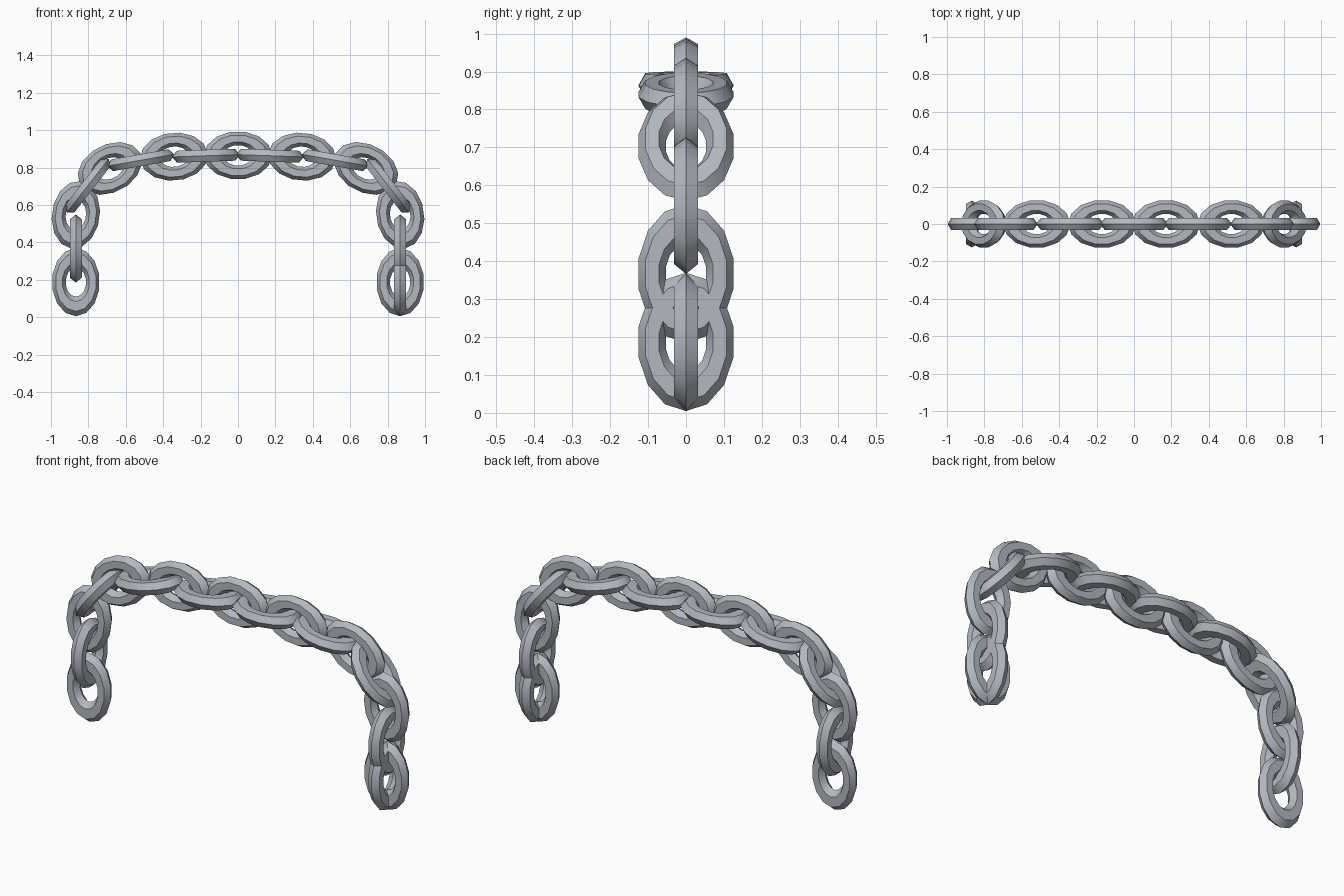
import bpy, bmesh, math

if "Cube" in bpy.data.objects:
    bpy.data.objects.remove(bpy.data.objects["Cube"])

steel = bpy.data.materials.new("steel grey")
steel.diffuse_color = (0.45, 0.48, 0.53, 1)
steel.use_nodes = True
steel.node_tree.nodes["Principled BSDF"].inputs["Base Color"].default_value = steel.diffuse_color

SEG, SIDES = 14, 6          # segments around the link, hexagonal bar
R, r, STRETCH = 0.0915, 0.0368, 1.42


def link_mesh():
    """Oval ring lying in the local XZ plane, long axis X."""
    bm = bmesh.new()
    rings = []
    for i in range(SEG):
        a = 2 * math.pi * i / SEG          # a vertex sits on each long tip
        ring = []
        for j in range(SIDES):
            b = 2 * math.pi * j / SIDES    # ridge points outward
            d = R + r * math.cos(b)
            ring.append(bm.verts.new((d * math.cos(a) * STRETCH,
                                      r * math.sin(b), d * math.sin(a))))
        rings.append(ring)
    for i in range(SEG):
        p, q = rings[i], rings[(i + 1) % SEG]
        for j in range(SIDES):
            k = (j + 1) % SIDES
            bm.faces.new((p[j], q[j], q[k], p[k]))
    bmesh.ops.recalc_face_normals(bm, faces=bm.faces)
    me = bpy.data.meshes.new("chain_link")
    bm.to_mesh(me)
    bm.free()
    me.materials.append(steel)
    return me


mesh = link_mesh()
links = []


def add_link(name, x, z, tilt, crosswise):
    o = bpy.data.objects.new(name, mesh.copy())
    bpy.context.collection.objects.link(o)
    o.location = (x, 0, z)
    # roll about the long axis first, then tilt in the XZ plane
    o.rotation_euler = (math.pi / 2 if crosswise else 0, -math.radians(tilt), 0)
    links.append(o)


# half of the chain, from the bottom left end up to the crown: x, z, tilt
half = [
    (0.867, 0.187, 90), (0.867, 0.367, 90), (0.867, 0.547, 82),
    (0.803, 0.703, 52), (0.685, 0.795, 27), (0.52, 0.839, 10),
    (0.342, 0.858, 5), (0.171, 0.863, 2),
]
for i, (x, z, t) in enumerate(half):
    add_link(f"left_link_{i}", -x, z, t, i % 2 == 1)
    add_link(f"right_link_{i}", x, z, -t, i % 2 == 1)
add_link("crown_link", 0, 0.865, 0, False)
# extra crosswise link at the right end
add_link("right_end_link", 0.867, 0.187, 90, True)

# smooth along the bars, sharp on the ridges
bpy.ops.object.select_all(action='DESELECT')
for o in links:
    o.select_set(True)
bpy.context.view_layer.objects.active = links[0]
bpy.ops.object.shade_smooth_by_angle(angle=math.radians(30))
